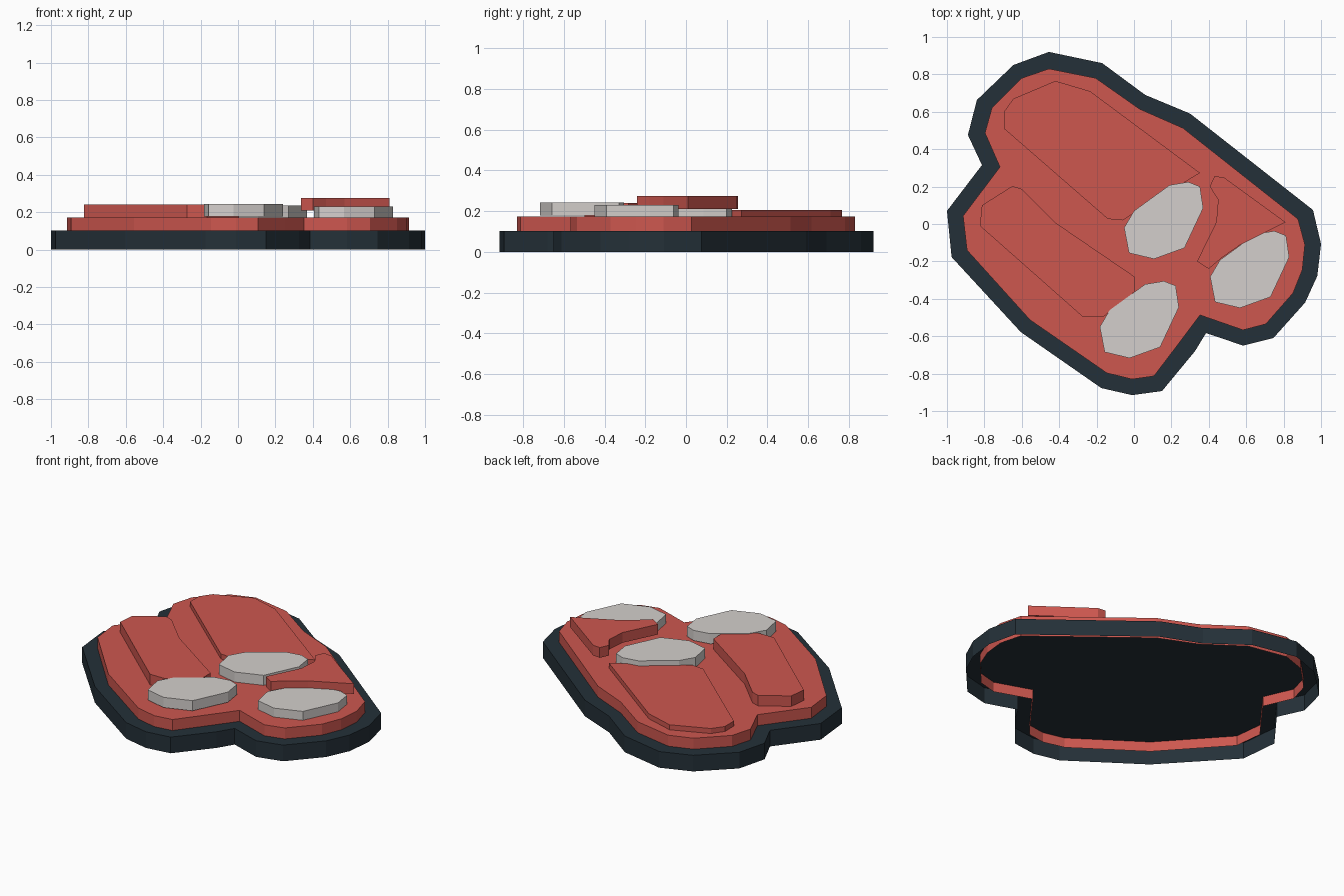
import bpy, bmesh


def material(name, rgb):
    lin = [((c / 255 + 0.055) / 1.055) ** 2.4 for c in rgb]
    m = bpy.data.materials.new(name)
    m.diffuse_color = (*lin, 1)
    return m


NAVY = material("dark slate", (36, 48, 56))
RED = material("warm red", (205, 87, 79))
PALE = material("pale grey", (212, 207, 204))


def slab(name, outline, bottom, top, mat, shift=(0, 0)):
    """Flat top plus straight side walls, open underneath."""
    bm = bmesh.new()
    pts = [(x + shift[0], y + shift[1]) for x, y in outline]
    area = sum(a[0] * b[1] - b[0] * a[1] for a, b in zip(pts, pts[1:] + pts[:1]))
    if area < 0:
        pts.reverse()
    lo = [bm.verts.new((x, y, bottom)) for x, y in pts]
    hi = [bm.verts.new((x, y, top)) for x, y in pts]
    bm.faces.new(hi)
    for i in range(len(pts)):
        j = (i + 1) % len(pts)
        bm.faces.new((lo[i], lo[j], hi[j], hi[i]))
    me = bpy.data.meshes.new(name)
    bm.to_mesh(me)
    bm.free()
    me.materials.append(mat)
    bpy.context.collection.objects.link(bpy.data.objects.new(name, me))


# Dark backing plate
slab("base_plate", [
    (-.455, .92), (-.17, .86), (.06, .69), (.30, .59), (.957, .075), (1, -.107),
    (.98, -.278), (.915, -.42), (.745, -.61), (.583, -.65), (.385, -.583),
    (.326, -.68), (.15, -.893), (-.01, -.915), (-.175, -.877), (-.605, -.578),
    (-.975, -.177), (-1, .07), (-.813, .315), (-.888, .476), (-.84, .663),
    (-.645, .85)], 0, .103, NAVY)

# Red body plate set into the backing
slab("body_plate", [
    (-.455, .83), (-.205, .78), (.03, .615), (.262, .513), (.877, .027),
    (.914, -.11), (.90, -.245), (.85, -.37), (.705, -.535), (.583, -.567),
    (.353, -.487), (.25, -.625), (.107, -.813), (-.01, -.83), (-.145, -.797),
    (-.556, -.513), (-.893, -.14), (-.914, .043), (-.717, .305), (-.797, .487),
    (-.76, .62), (-.60, .78)], .04, .173, RED)

# Raised finger pads
slab("upper_pad", [
    (-.42, .765), (-.235, .71), (.353, .273), (0, .06), (-.06, .02), (-.14, .027),
    (-.695, .51), (-.695, .60), (-.645, .67)], .14, .205, RED)
slab("lower_pad", [
    (-.65, .203), (-.60, .187), (-.417, .005), (.005, -.283), (.005, -.36),
    (-.165, -.497), (-.273, -.497), (-.824, -.01), (-.813, .10)], .173, .24, RED)
slab("side_pad", [
    (.43, .255), (.48, .25), (.81, .01), (.57, -.11), (.47, -.18), (.40, -.24),
    (.337, -.20), (.44, .01), (.45, .13), (.405, .20)], .21, .275, RED)

# Three matching pale claws
CLAW = [(.19, .208), (.29, .225), (.353, .20), (.37, .085), (.27, -.128),
        (.107, -.187), (-.027, -.155), (-.053, -.02), (0, .07)]
for name, shift, top in (("middle_claw", (0, 0), .237),
                         ("front_claw", (-.13, -.53), .243),
                         ("side_claw", (.46, -.262), .23)):
    slab(name, CLAW, top - .065, top, PALE, shift)
